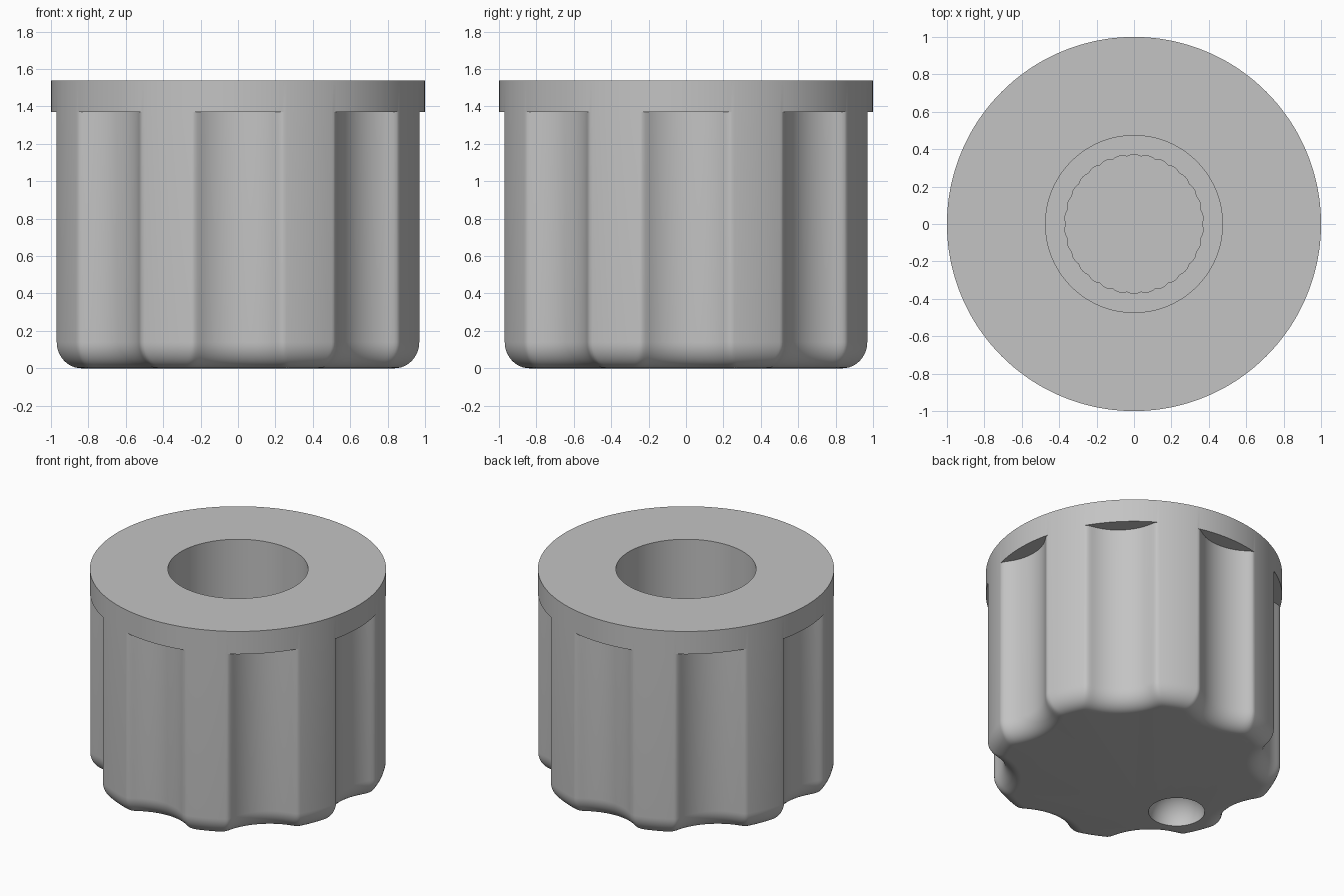
import bpy, bmesh
from math import sin, cos, pi, sqrt, radians

cube = bpy.data.objects.get("Cube")
if cube:
    bpy.data.objects.remove(cube, do_unlink=True)

STEPS = 480      # points around each ring
FLUTES = 8
TEETH = 30
FLUTE_CENTRE, FLUTE_RADIUS = 1.23, 0.345
FILLET, FILLET_HEIGHT = 0.12, 0.14

grey = bpy.data.materials.new("light_grey")
grey.use_nodes = True
grey.diffuse_color = (0.55, 0.55, 0.55, 1)
grey.node_tree.nodes["Principled BSDF"].inputs["Base Color"].default_value = (0.55, 0.55, 0.55, 1)


def circle(radius):
    return lambda a: radius


def fluted(inset):
    """Outline with concave flutes and softened ridge corners, moved inward by inset."""
    def radius(a):
        pitch = 2 * pi / FLUTES
        t = (a + pitch / 2) % pitch - pitch / 2
        ridge = 1 - inset
        root = (FLUTE_RADIUS + inset) ** 2 - (FLUTE_CENTRE * sin(t)) ** 2
        if root <= 0:
            return ridge
        flute = FLUTE_CENTRE * cos(t) - sqrt(root)
        soft = 0.03
        blend = max(soft - abs(ridge - flute), 0) / soft
        return min(ridge, flute) - blend * blend * soft / 4
    return radius


def splined(a):
    return 0.363 + 0.008 * abs(sin(a * TEETH / 2))


# Rings from the underside, up the grip, over the collar and down the bore
rings = []
for i in range(13):
    t = i / 12 * pi / 2
    rings.append((fluted(FILLET * (1 - sin(t))), FILLET_HEIGHT * (1 - cos(t))))
rings += [
    (fluted(0), 1.37),
    (circle(1), 1.37),
    (circle(1), 1.54),
    (circle(0.473), 1.54),
    (circle(0.473), 0.95),
    (splined, 0.95),
    (splined, 0.35),
]

bm = bmesh.new()
loops = []
for radius, z in rings:
    angles = [2 * pi * i / STEPS for i in range(STEPS)]
    loops.append([bm.verts.new((radius(a) * cos(a), radius(a) * sin(a), z)) for a in angles])
for low, high in zip(loops, loops[1:]):
    for i in range(STEPS):
        j = (i + 1) % STEPS
        bm.faces.new((low[i], low[j], high[j], high[i]))
bm.faces.new(loops[0][::-1])
bm.faces.new(loops[-1])
bmesh.ops.remove_doubles(bm, verts=bm.verts[:], dist=0.0001)
bmesh.ops.recalc_face_normals(bm, faces=bm.faces[:])
mesh = bpy.data.meshes.new("fluted_knob")
bm.to_mesh(mesh)
bm.free()
mesh.materials.append(grey)
knob = bpy.data.objects.new("fluted_knob", mesh)
bpy.context.collection.objects.link(knob)

# Round finger dimple in the flat face, in line with one ridge
ridge_angle = radians(202.5)
bpy.ops.mesh.primitive_uv_sphere_add(
    segments=48, ring_count=25, radius=0.19,
    location=(0.624 * cos(ridge_angle), 0.624 * sin(ridge_angle), 0))
cutter = bpy.context.object
cutter.name = "dimple_cutter"
cutter.hide_render = True
cutter.data.materials.append(grey)
bpy.ops.object.select_all(action='DESELECT')
knob.select_set(True)
bpy.context.view_layer.objects.active = knob
cut = knob.modifiers.new("dimple", 'BOOLEAN')
cut.operation = 'DIFFERENCE'
cut.solver = 'EXACT'
cut.object = cutter
bpy.ops.object.modifier_apply(modifier=cut.name)
bpy.data.objects.remove(cutter, do_unlink=True)

bpy.ops.object.shade_smooth_by_angle(angle=radians(30))
